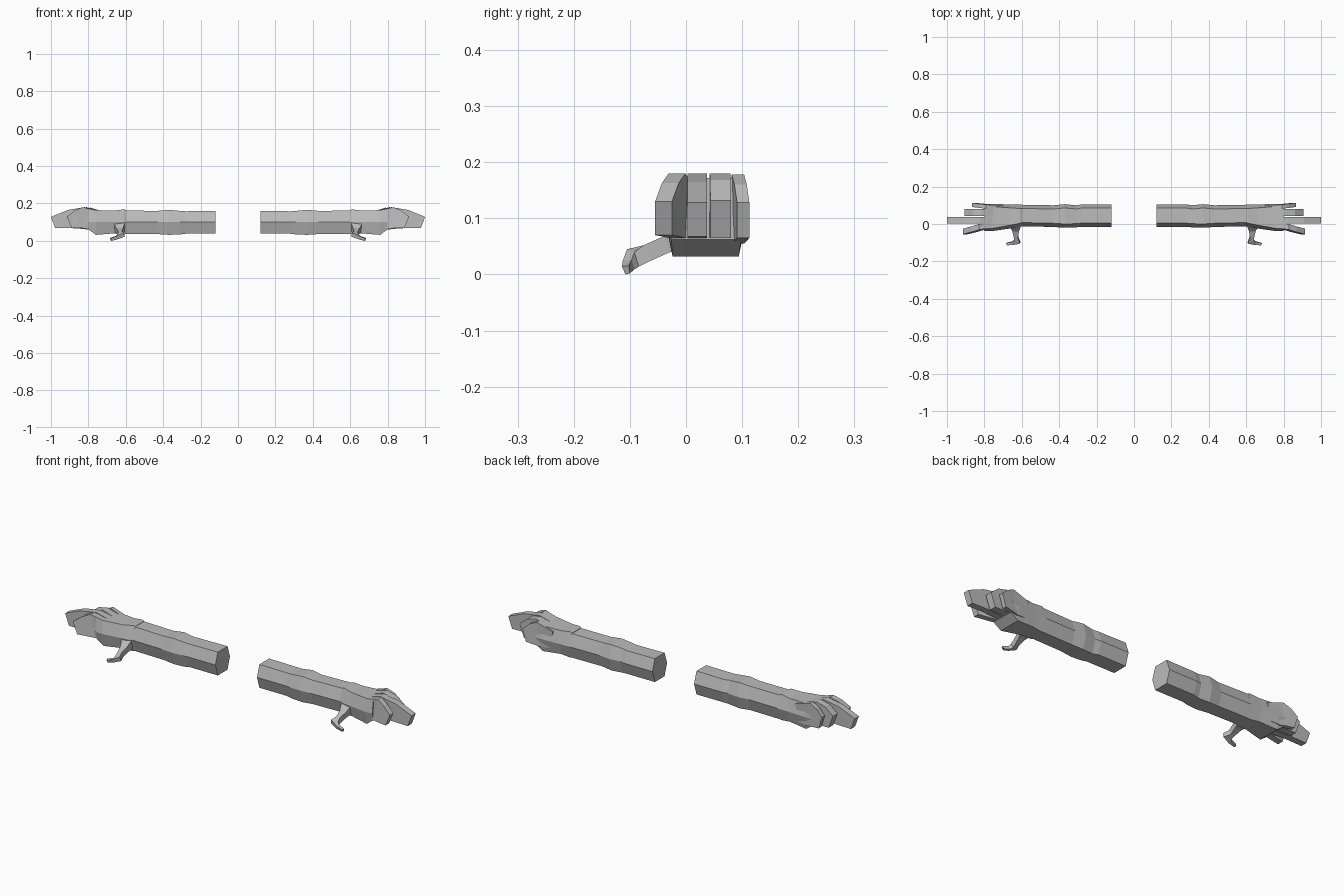
import bpy, bmesh
from mathutils import Vector

skin = bpy.data.materials.new("plain grey")
skin.diffuse_color = (0.5, 0.5, 0.5, 1)


def loft(name, rings):
    """Skin a list of equal-length rings, cap both ends, mirror to the other side."""
    bm = bmesh.new()
    loops = [[bm.verts.new(p) for p in r] for r in rings]
    n = len(loops[0])
    for a, b in zip(loops, loops[1:]):
        for i in range(n):
            j = (i + 1) % n
            bm.faces.new((a[i], a[j], b[j], b[i]))
    bm.faces.new(loops[0])
    bm.faces.new(loops[-1][::-1])
    bmesh.ops.recalc_face_normals(bm, faces=bm.faces[:])
    me = bpy.data.meshes.new(name)
    bm.to_mesh(me)
    bm.free()
    me.materials.append(skin)
    ob = bpy.data.objects.new(name, me)
    bpy.context.collection.objects.link(ob)
    ob.modifiers.new("both sides", 'MIRROR').use_mirror_merge = False
    return ob


def hexagon(x, y0, y1, z0, z1, c=0.02, zm=0.10):
    """Six-sided cross-section: flat top and bottom, pointed front and back."""
    return [(x, y0, zm), (x, y0 + c, z1), (x, y1 - c, z1),
            (x, y1, zm), (x, y1 - c, z0), (x, y0 + c, z0)]


# Forearm and sleeve
loft("arm", [hexagon(*s) for s in (
    (0.12, -0.015, 0.105, 0.038, 0.160),
    (0.28, -0.015, 0.105, 0.038, 0.158),
    (0.31, -0.018, 0.100, 0.034, 0.160),
    (0.37, -0.020, 0.106, 0.032, 0.166),
    (0.43, -0.016, 0.100, 0.036, 0.160),
    (0.60, -0.012, 0.103, 0.036, 0.162))])

# Palm widening toward the knuckles
loft("palm", [hexagon(*s) for s in (
    (0.60, -0.012, 0.103, 0.036, 0.164),
    (0.61, -0.016, 0.103, 0.034, 0.168),
    (0.66, -0.024, 0.104, 0.040, 0.162, 0.018),
    (0.76, -0.038, 0.108, 0.032, 0.164, 0.014),
    (0.80, -0.036, 0.108, 0.062, 0.172, 0.010))])


# Fingers: side profile (x, top z, bottom z) swept across a width that drifts in y
def finger(name, profile, ya, yb, width):
    rings = []
    for i, (x, zt, xb, zb) in enumerate(profile):
        y = ya + (yb - ya) * i / (len(profile) - 1)
        h = width / 2
        rings.append([(x, y - h, zt), (x, y + h, zt), (xb, y + h, zb), (xb, y - h, zb)])
    loft(name, rings)


finger("index_finger", [(0.75, 0.160, 0.75, 0.07), (0.83, 0.180, 0.80, 0.065),
                        (0.87, 0.163, 0.84, 0.068), (0.915, 0.130, 0.890, 0.070)],
       -0.004, -0.040, 0.030)
finger("middle_finger", [(0.74, 0.160, 0.75, 0.06), (0.82, 0.180, 0.80, 0.065),
                         (0.91, 0.165, 0.88, 0.070), (1.000, 0.128, 0.978, 0.068)],
       0.020, 0.020, 0.034)
finger("ring_finger", [(0.74, 0.160, 0.75, 0.06), (0.81, 0.180, 0.79, 0.065),
                       (0.86, 0.168, 0.83, 0.065), (0.905, 0.132, 0.88, 0.065)],
       0.060, 0.062, 0.037)
finger("little_finger", [(0.70, 0.150, 0.72, 0.06), (0.79, 0.178, 0.77, 0.055),
                         (0.83, 0.160, 0.80, 0.060), (0.865, 0.128, 0.845, 0.065)],
       0.088, 0.102, 0.022)


# Thumb: reaches forward and down, then hooks outward
def quad(x0, x1, y, z, dy, dz):
    a, b = Vector((x0, y, z)), Vector((x1, y, z))
    d = Vector((0, dy, dz))
    return [a + d, b + d, b - d, a - d]


loft("thumb", [
    quad(0.605, 0.665, 0.000, 0.074, -0.012, 0.024),
    quad(0.615, 0.650, -0.034, 0.054, -0.006, 0.014),
    quad(0.620, 0.642, -0.070, 0.038, -0.006, 0.014),
    [(0.610, -0.105, 0.045), (0.642, -0.092, 0.040),
     (0.640, -0.084, 0.014), (0.606, -0.098, 0.022)],
    [(0.650, -0.113, 0.024), (0.652, -0.097, 0.026),
     (0.650, -0.092, 0.009), (0.645, -0.108, 0.008)],
    [(0.680, -0.114, 0.014), (0.684, -0.102, 0.016),
     (0.682, -0.100, 0.002), (0.676, -0.108, 0.000)]])
